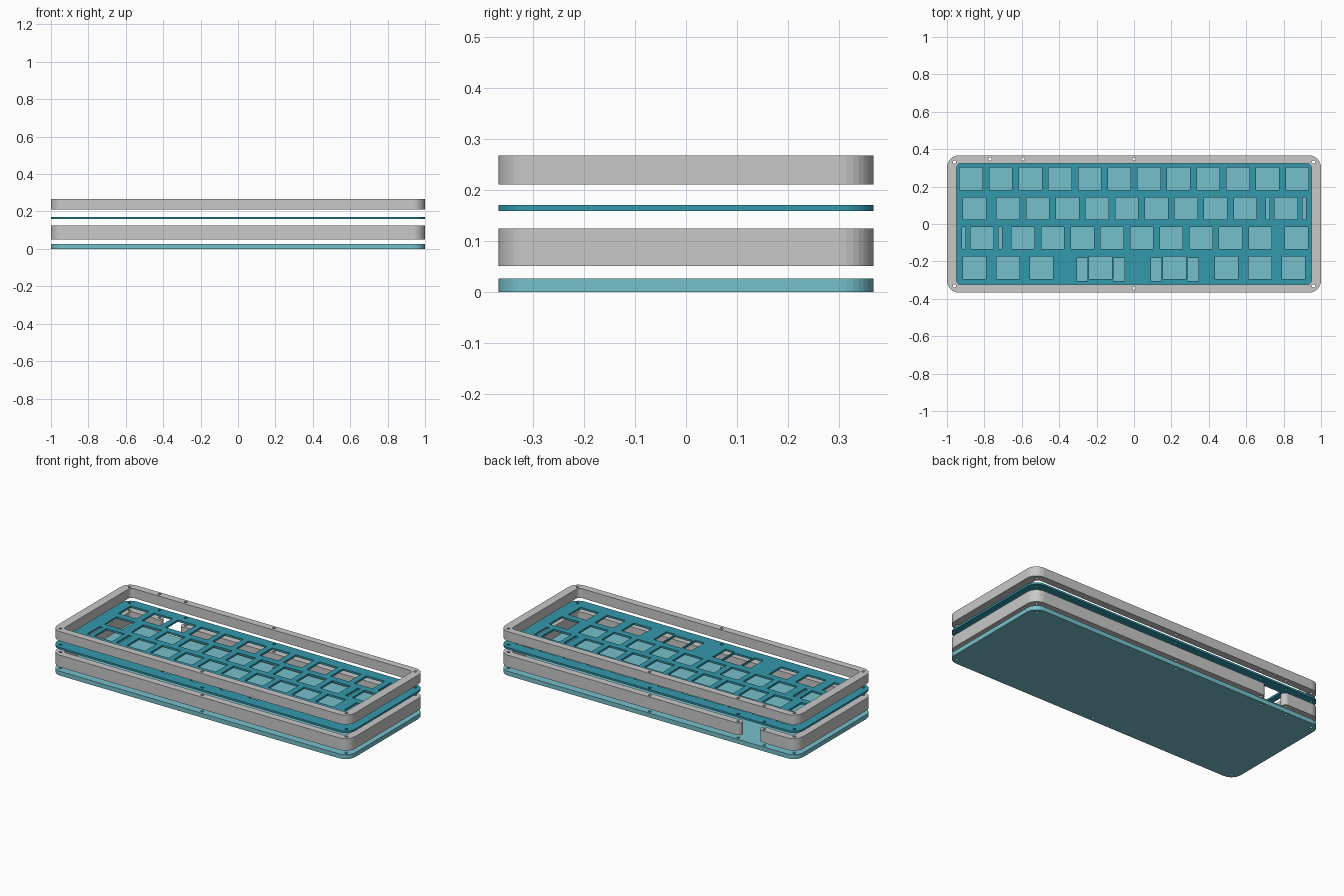
import bpy
import math

if "Cube" in bpy.data.objects:
    bpy.data.objects.remove(bpy.data.objects["Cube"])

HX, HY, R_OUT = 1.0, 0.367, 0.065      # outer footprint
IX, IY, R_IN = 0.948, 0.324, 0.022     # frame opening
U = 0.1585                             # key pitch
SCREWS = [(-0.96, 0.331), (0.96, 0.331), (-0.96, -0.331), (0.96, -0.331),
          (0, 0.347), (0, -0.343), (-0.77, 0.347), (-0.594, 0.347)]


def material(name, rgb):
    m = bpy.data.materials.new(name)
    m.diffuse_color = (*rgb, 1)
    m.use_nodes = True
    m.node_tree.nodes["Principled BSDF"].inputs["Base Color"].default_value = m.diffuse_color
    return m


GREY = material("light_grey", (0.578, 0.578, 0.578))
TEAL = material("teal", (0.034, 0.319, 0.413))
PALE = material("pale_teal", (0.181, 0.527, 0.604))


def arc(cx, cy, r, a0, a1, n=8):
    return [(cx + r * math.cos(math.radians(a0 + (a1 - a0) * i / n)),
             cy + r * math.sin(math.radians(a0 + (a1 - a0) * i / n))) for i in range(n + 1)]


def rounded(hx, hy, r):
    # counter-clockwise rounded rectangle, starting at the back left corner
    pts = []
    for sx, sy, a in ((-1, 1, 90), (-1, -1, 180), (1, -1, 270), (1, 1, 0)):
        pts += arc(sx * (hx - r), sy * (hy - r), r, a, a + 90)
    return pts


def rect(cx, cy, w, h):
    return [(cx + sx * w / 2, cy + sy * h / 2)
            for sx, sy in ((-1, -1), (1, -1), (1, 1), (-1, 1))]


def layer(name, loops, z0, z1, mat):
    # filled 2D outline with holes, extruded and turned into a mesh
    cu = bpy.data.curves.new(name, 'CURVE')
    cu.dimensions = '2D'
    cu.fill_mode = 'BOTH'
    cu.extrude = (z1 - z0) / 2
    for pts in loops:
        sp = cu.splines.new('POLY')
        sp.points.add(len(pts) - 1)
        for p, (x, y) in zip(sp.points, pts):
            p.co = (x, y, 0, 1)
        sp.use_cyclic_u = True
    cu.materials.append(mat)
    ob = bpy.data.objects.new(name, cu)
    ob.location.z = (z0 + z1) / 2
    bpy.context.collection.objects.link(ob)
    bpy.ops.object.select_all(action='DESELECT')
    ob.select_set(True)
    bpy.context.view_layer.objects.active = ob
    bpy.ops.object.convert(target='MESH')
    bpy.ops.object.shade_flat()


screw_holes = [arc(x, y, 0.009, 0, 337.5, 15) for x, y in SCREWS]
outer = rounded(HX, HY, R_OUT)
inner = rounded(IX, IY, R_IN)

# Solid bottom plate
layer("bottom_plate", [outer] + screw_holes, 0, 0.0265, PALE)

# Base frame: open ring with a cable gap ending in rounded screw bosses
XL, XR, RB = -0.77, -0.594, 0.025
ring = (outer + arc(XR, HY - RB, RB, 90, 270) + [(XR + 0.025, IY)]
        + inner[::-1] + [(XL - 0.025, IY)] + arc(XL, HY - RB, RB, -90, 90))
layer("base_frame", [ring] + screw_holes, 0.051, 0.1245, GREY)

# Switch plate: key cutouts row by row
ROWS = [0.242, 0.083, -0.075, -0.234]
keys = [
    [-0.871 + U * i for i in range(12)],
    [-0.853] + [-0.673 + U * i for i in range(9)] + [0.812],
    [-0.812] + [-0.593 + U * i for i in range(9)] + [0.869],
    [-0.853, -0.674, -0.495, -0.179, 0.217, 0.495, 0.674, 0.853],
]
cutouts = [rect(x, y, 0.122, 0.118) for y, row in zip(ROWS, keys) for x in row]
# stabiliser slots beside the wide keys
for s in (-1, 1):
    cutouts.append(rect(0.812 + s * 0.098, ROWS[1], 0.019, 0.118))
    cutouts.append(rect(-0.812 + s * 0.098, ROWS[2], 0.019, 0.118))
    for x in (-0.179, 0.217):
        cutouts.append(rect(x + s * 0.098, -0.243, 0.058, 0.123))
layer("switch_plate", [outer] + screw_holes + cutouts, 0.1585, 0.17, TEAL)

# Top bezel frame
layer("top_frame", [outer, inner] + screw_holes, 0.21, 0.2675, GREY)
